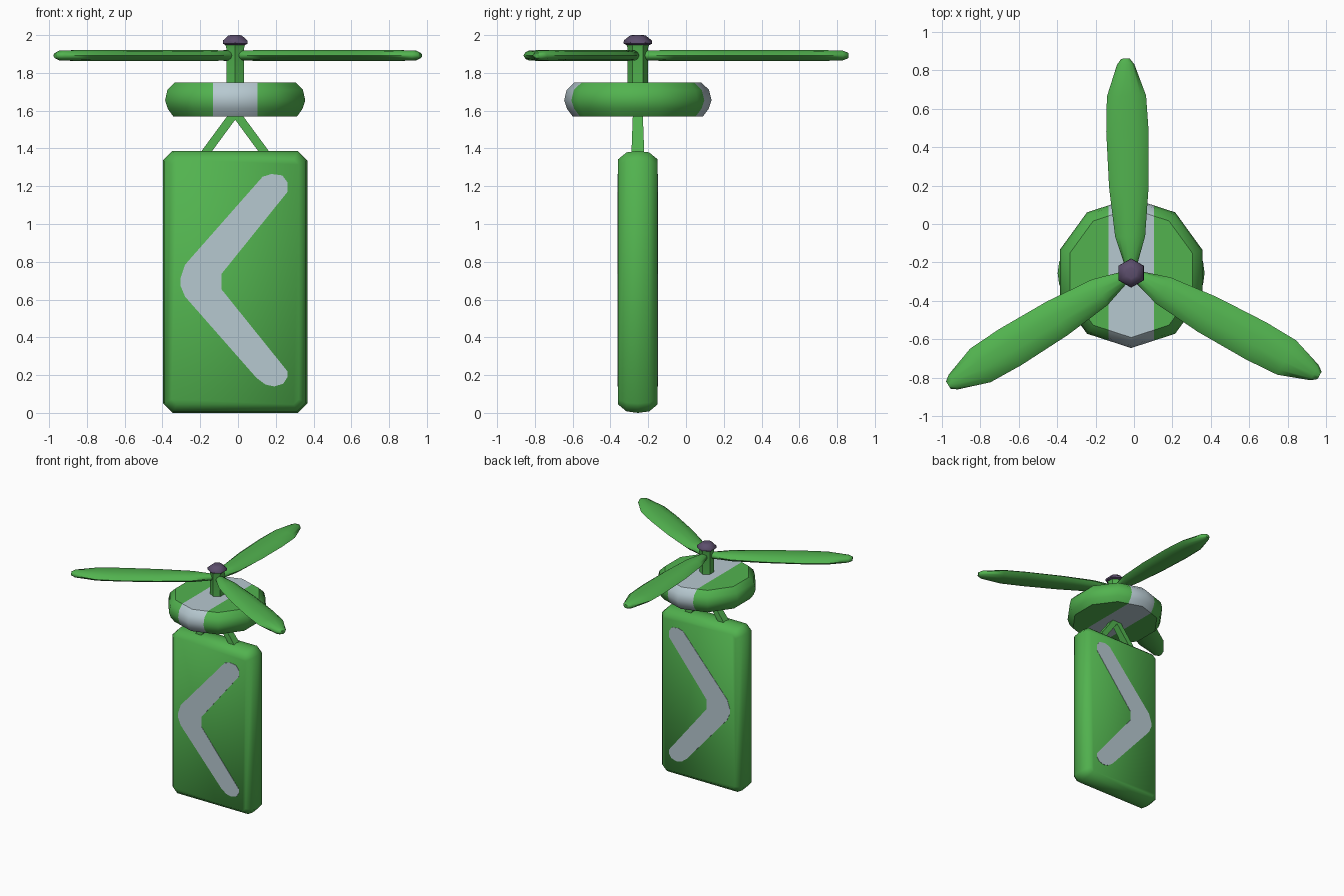
import bpy, bmesh, math
from mathutils import Vector, Matrix

if "Cube" in bpy.data.objects:
    bpy.data.objects.remove(bpy.data.objects["Cube"])

CX, CY = -0.015, -0.255


def material(name, rgb):
    m = bpy.data.materials.new(name)
    m.diffuse_color = (*rgb, 1)
    m.use_nodes = True
    m.node_tree.nodes["Principled BSDF"].inputs["Base Color"].default_value = m.diffuse_color
    return m


GREEN = material("leaf green", (0.084, 0.45, 0.078))
GREY = material("pale blue grey", (0.47, 0.58, 0.63))
PURPLE = material("dark purple", (0.107, 0.076, 0.15))


def finish(name, bm, mats, angle=40, matrix=None):
    bmesh.ops.recalc_face_normals(bm, faces=bm.faces)
    me = bpy.data.meshes.new(name)
    bm.to_mesh(me)
    bm.free()
    ob = bpy.data.objects.new(name, me)
    bpy.context.collection.objects.link(ob)
    for m in mats:
        me.materials.append(m)
    ob.matrix_world = matrix or Matrix.Translation((CX, CY, 0))
    bpy.ops.object.select_all(action='DESELECT')
    ob.select_set(True)
    bpy.context.view_layer.objects.active = ob
    bpy.ops.object.shade_smooth_by_angle(angle=math.radians(angle))
    return ob


def loft(rings):
    """Closed skin through rings of equal point count, capped at both ends."""
    bm = bmesh.new()
    loops = [[bm.verts.new(p) for p in ring] for ring in rings]
    n = len(loops[0])
    for a, b in zip(loops, loops[1:]):
        for i in range(n):
            j = (i + 1) % n
            bm.faces.new((a[i], a[j], b[j], b[i]))
    bm.faces.new(loops[0])
    bm.faces.new(loops[-1])
    return bm


def lathe(profile, sides):
    """Revolve (radius, z) pairs, with a corner pointing along y."""
    return loft([[(r * math.sin(math.tau * i / sides),
                   r * math.cos(math.tau * i / sides), z) for i in range(sides)]
                 for r, z in profile])


# Sign panel: rounded slab
def panel_ring(y, inset):
    w, z0, z1, c = 0.382 - inset, inset, 1.387 - inset, 0.05 - inset * 0.5
    return [(-w + c, y, z0), (w - c, y, z0), (w, y, z0 + c), (w, y, z1 - c),
            (w - c, y, z1), (-w + c, y, z1), (-w, y, z1 - c), (-w, y, z0 + c)]


finish("sign_panel", loft([panel_ring(y, i) for y, i in (
    (-0.105, 0.045), (-0.06, 0.008), (0, 0), (0.06, 0.008), (0.105, 0.045))]),
    [GREEN], 50)

# Chevron plates on both sides of the panel
CHEVRON = [(0.13, 1.25), (0.177, 1.265), (0.235, 1.257), (0.262, 1.22),
           (0.262, 1.17), (-0.088, 0.735), (-0.088, 0.655), (0.262, 0.22),
           (0.262, 0.19), (0.24, 0.155), (0.193, 0.14), (0.145, 0.15),
           (0.098, 0.185), (-0.28, 0.615), (-0.305, 0.675), (-0.305, 0.71),
           (-0.28, 0.785)]
for side, s in (("front", -1), ("back", 1)):
    bm = loft([[(x - CX, s * y, z) for x, z in CHEVRON] for y in (0.103, 0.1075)])
    finish(f"{side}_chevron", bm, [GREY], 30)

# V-shaped hanger struts
for side, s in (("left", -1), ("right", 1)):
    bm = loft([[(s * (x + dx), dy * t, z) for dx, dy in
                ((-0.028, -1), (0.028, -1), (0.028, 1), (-0.028, 1))]
               for x, z, t in ((0.162, 1.37, 0.034), (0.0, 1.59, 0.026))])
    finish(f"{side}_strut", bm, [GREEN], 30)

# Motor disc, ten-sided, with a stripe cut across it
bm = lathe([(0.345, 1.57), (0.375, 1.61), (0.39, 1.655), (0.377, 1.71),
            (0.335, 1.75)], 10)
for x in (-0.118, 0.118):
    bmesh.ops.bisect_plane(bm, geom=bm.verts[:] + bm.edges[:] + bm.faces[:],
                           plane_co=(x, 0, 0), plane_no=(1, 0, 0))
for f in bm.faces:
    f.material_index = int(abs(f.calc_center_median().x) < 0.118)
finish("motor_disc", bm, [GREEN, GREY], 38)

# Rotor shaft and cap
finish("rotor_shaft", lathe([(0.054, 1.74), (0.054, 1.93), (0.06, 1.95)], 6),
       [GREEN], 30)
finish("rotor_cap", lathe([(0.055, 1.945), (0.076, 1.955), (0.074, 1.972),
                           (0.042, 1.997), (0.03, 2.0)], 6), [PURPLE], 50)

# Three blades: (distance, half width, half thickness) stations
STATIONS = [(0.0, 0.012, 0.008), (0.05, 0.035, 0.026), (0.19, 0.078, 0.03),
            (0.45, 0.103, 0.03), (0.74, 0.11, 0.03), (0.92, 0.102, 0.03),
            (1.085, 0.045, 0.026), (1.115, 0.022, 0.014)]
SECTION = [(1, 0), (0.72, 0.7), (0.25, 1), (-0.25, 1),
           (-0.72, 0.7), (-1, 0), (-0.72, -0.7), (-0.25, -1),
           (0.25, -1), (0.72, -0.7)]
for k in range(3):
    bm = loft([[(r, u * w, v * t) for u, v in SECTION] for r, w, t in STATIONS])
    turn = Matrix.Rotation(math.radians(91.5 + 120 * k), 4, 'Z')
    finish(f"rotor_blade_{k + 1}", bm, [GREEN], 60,
           Matrix.Translation((CX, CY, 1.892)) @ turn)
